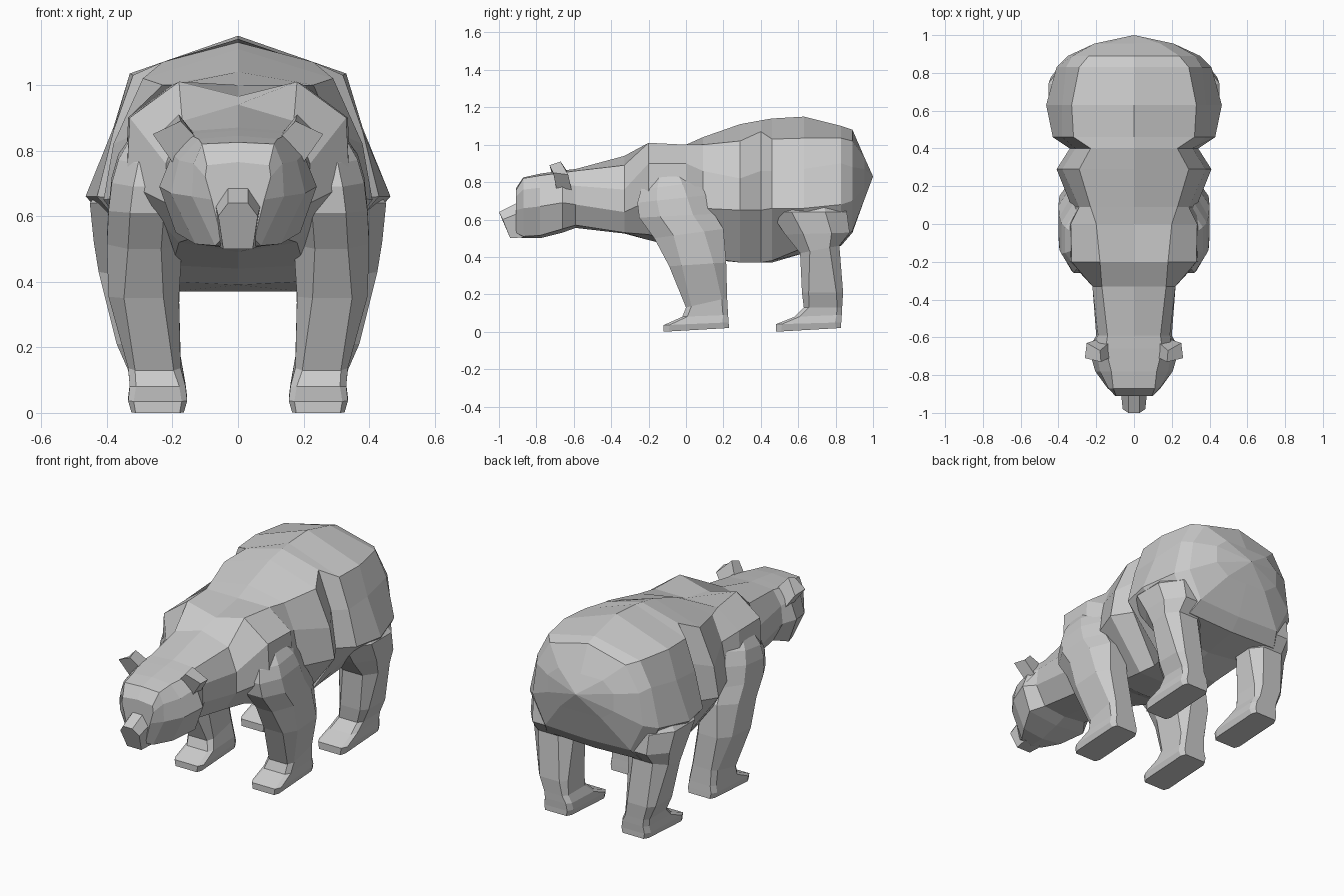
import bpy, bmesh


def loft(name, rings, pole=None, mirror=False):
    """Skin a series of equal-length closed rings; cap both ends (or end in a point)."""
    bm = bmesh.new()
    vs = [[bm.verts.new(p) for p in r] for r in rings]
    n = len(vs[0])
    for a, b in zip(vs, vs[1:]):
        for i in range(n):
            j = (i + 1) % n
            bm.faces.new((a[i], a[j], b[j], b[i]))
    bm.faces.new(vs[0])
    if pole:
        tip = bm.verts.new(pole)
        for i in range(n):
            bm.faces.new((vs[-1][i], vs[-1][(i + 1) % n], tip))
    else:
        bm.faces.new(vs[-1])
    bmesh.ops.recalc_face_normals(bm, faces=bm.faces)
    me = bpy.data.meshes.new(name)
    bm.to_mesh(me)
    bm.free()
    ob = bpy.data.objects.new(name, me)
    bpy.context.collection.objects.link(ob)
    if mirror:
        m = ob.modifiers.new("mirror", 'MIRROR')
        m.use_mirror_merge = False
    return ob


def section(y, top, side, bottom):
    """Symmetric cross-section at y: centre top, right side points, centre bottom."""
    right = [(x, y, z) for x, z in side]
    left = [(-x, y, z) for x, z in reversed(side)]
    return [(0, y, top)] + right + [(0, y, bottom)] + left


def leg_ring(yf, zf, yb, zb, x0, x1):
    """Tilted chamfered ring from front to back; squarer towards the foot."""
    c = 0.08 + 0.2 * min(zf / 0.5, 1)
    uv = [(c, 0), (1 - c, 0), (1, c), (1, 1 - c), (1 - c, 1), (c, 1), (0, 1 - c), (0, c)]
    return [(x0 + (x1 - x0) * u, yf + (yb - yf) * v, zf + (zb - zf) * v) for u, v in uv]


# Head, neck, torso and rump in one skin
head = [
    (-0.91, 0.765, [(.095, .755), (.10, .72), (.08, .65), (.05, .53)], 0.51),
    (-0.87, 0.825, [(.11, .82), (.135, .76), (.14, .66), (.07, .51)], 0.50),
    (-0.78, 0.845, [(.12, .835), (.18, .77), (.205, .67), (.13, .515)], 0.50),
    (-0.66, 0.862, [(.15, .85), (.20, .79), (.24, .69), (.19, .55)], 0.53),
]
body = [
    (-0.59, 0.87, [(.14, .86), (.19, .78), (.20, .68), (.14, .57)], 0.555),
    (-0.33, 0.94, [(.17, .89), (.22, .76), (.22, .64), (.15, .53)], 0.525),
    (-0.20, 0.965, [(.18, 1.01), (.33, .90), (.34, .70), (.18, .52)], 0.49),
    (0.00, 1.00, [(.20, 1.00), (.335, .90), (.345, .68), (.20, .45)], 0.44),
    (0.09, 1.04, [(.23, 1.00), (.29, .86), (.33, .66), (.19, .40)], 0.39),
    (0.29, 1.11, [(.29, 1.02), (.38, .82), (.41, .65), (.20, .37)], 0.37),
    (0.40, 1.13, [(.23, 1.07), (.31, .86), (.34, .65), (.19, .37)], 0.37),
    (0.46, 1.14, [(.32, 1.03), (.38, .86), (.43, .66), (.19, .38)], 0.37),
    (0.63, 1.15, [(.33, 1.035), (.38, .87), (.465, .66), (.25, .45)], 0.42),
    (0.83, 1.10, [(.29, 1.035), (.36, .90), (.41, .68), (.30, .47)], 0.46),
    (0.89, 1.08, [(.24, 1.02), (.325, .88), (.35, .70), (.27, .54)], 0.53),
    (0.955, .93, [(.14, .93), (.21, .87), (.21, .77), (.13, .71)], 0.71),
]
bear = loft("body", [section(*r) for r in head + body], pole=(0, 1.0, 0.83))

# Muzzle, with a slanted front
outlines = ([(.03, -.88, .70), (.07, -.88, .64), (.055, -.86, .505)],
            [(.03, -1.0, .64), (.06, -.98, .60), (.045, -.94, .50)])
muzzle = loft("muzzle", [o + [(-x, y, z) for x, y, z in reversed(o)] for o in outlines])

# Ears
ears = loft("ears", [
    [(.11, -.70, .82), (.19, -.69, .75), (.19, -.61, .75), (.11, -.61, .82)],
    [(.175, -.73, .89), (.26, -.71, .85), (.25, -.63, .84), (.18, -.67, .91)],
], mirror=True)

# Front legs with shoulders
front = [
    (-.19, .86, 0.00, .86, .15, .315),
    (-.24, .76, 0.07, .80, .15, .365),
    (-.26, .69, 0.11, .73, .15, .385),
    (-.25, .61, 0.15, .63, .16, .395),
    (-.17, .50, 0.20, .55, .17, .40),
    (-.09, .35, .215, .37, .18, .395),
    (0.00, .13, .22, .18, .175, .335),
    (-.02, .08, .225, .09, .16, .33),
    (-.12, .035, .228, .05, .155, .335),
    (-.12, .00, .23, .02, .165, .325),
]
front_legs = loft("front_legs", [leg_ring(*r) for r in front], mirror=True)

# Hind legs with thighs
hind = [
    (.50, .76, .80, .76, .15, .35),
    (.45, .64, .86, .64, .15, .452),
    (.53, .52, .875, .53, .16, .44),
    (.61, .42, .82, .46, .175, .425),
    (.62, .21, .84, .21, .185, .37),
    (.63, .13, .835, .13, .18, .335),
    (.58, .08, .833, .09, .16, .33),
    (.48, .04, .83, .05, .155, .335),
    (.48, .00, .83, .02, .165, .325),
]
hind_legs = loft("hind_legs", [leg_ring(*r) for r in hind], mirror=True)

# Fuse everything into one skin so nothing overlaps inside
for part in (front_legs, hind_legs, ears, muzzle):
    m = bear.modifiers.new("fuse_" + part.name, 'BOOLEAN')
    m.operation, m.object, m.solver = 'UNION', part, 'EXACT'
    part.hide_render = True
